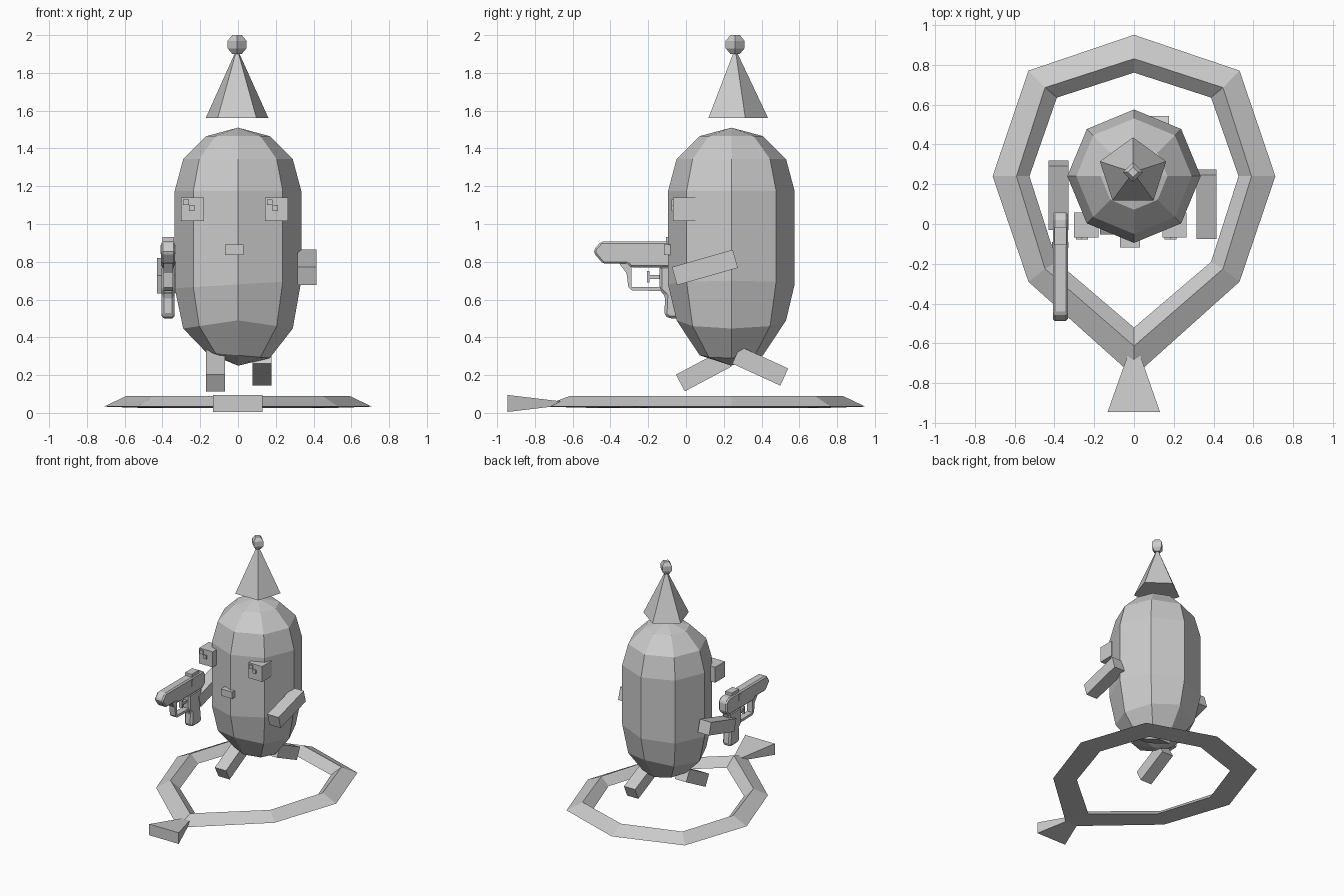
import bpy, bmesh, math
from mathutils import Matrix

if "Cube" in bpy.data.objects:
    bpy.data.objects.remove(bpy.data.objects["Cube"])


def finish(name, bm):
    bmesh.ops.recalc_face_normals(bm, faces=bm.faces[:])
    me = bpy.data.meshes.new(name)
    bm.to_mesh(me)
    bm.free()
    ob = bpy.data.objects.new(name, me)
    bpy.context.collection.objects.link(ob)
    return ob


def box(name, loc, size, tilt=0):
    bm = bmesh.new()
    m = (Matrix.Translation(loc) @ Matrix.Rotation(math.radians(tilt), 4, 'X')
         @ Matrix.Diagonal((*size, 1)))
    bmesh.ops.create_cube(bm, size=1, matrix=m)
    return finish(name, bm)


def lathe(name, profile, n, center, start=90):
    """Stack of n-sided rings from (radius, z) pairs, closed at both ends."""
    bm = bmesh.new()
    rings = []
    for r, z in profile:
        if r == 0:
            rings.append([bm.verts.new((center[0], center[1], z))] * n)
            continue
        ang = [math.radians(start) + 2 * math.pi * i / n for i in range(n)]
        rings.append([bm.verts.new((center[0] + r * math.cos(a),
                                    center[1] + r * math.sin(a), z)) for a in ang])
    for a, b in zip(rings, rings[1:]):
        for i in range(n):
            j = (i + 1) % n
            bm.faces.new(list(dict.fromkeys((a[i], a[j], b[j], b[i]))))
    for ring in (rings[0], rings[-1]):
        if len(set(ring)) > 2:
            bm.faces.new(ring)
    return finish(name, bm)


def prism(name, pts, x, width, bevel=0):
    """Side profile of (y, z) points extruded across x."""
    bm = bmesh.new()
    f = bm.faces.new([bm.verts.new((x - width / 2, y, z)) for y, z in pts])
    ext = bmesh.ops.extrude_face_region(bm, geom=[f])
    verts = [v for v in ext['geom'] if isinstance(v, bmesh.types.BMVert)]
    bmesh.ops.translate(bm, verts=verts, vec=(width, 0, 0))
    ob = finish(name, bm)
    if bevel:
        mod = ob.modifiers.new("bevel", 'BEVEL')
        mod.width = bevel
        mod.segments = 1
    return ob


# Body: eight-sided capsule, with a slightly uneven underside
body = lathe("body", [(0, .25), (.168, .305), (.29, .465), (.335, .68), (.335, 1.175),
                      (.29, 1.343), (.168, 1.465), (0, 1.51)], 8, (0, .24))
for v in body.data.vertices:
    if v.co.z < .8:
        side = v.co.x / .335
        if v.co.z > .6:
            v.co.z += .02 * side
        elif v.co.z > .4:
            v.co.z += .025 - .05 * abs(side)
        elif v.co.z > .28:
            v.co.z -= .03 * side

# Party hat and bobble
lathe("hat", [(.175, 1.56), (0, 1.93)], 5, (-.005, .26))
lathe("hat_bobble", [(.025, 1.90), (.05, 1.93), (.05, 1.97), (.025, 2.0)], 4, (-.005, .26))

# Eyes with two pixel pupils each
for side, x in (("left", -.24), ("right", .203)):
    box(side + "_eye", (x, -.005, 1.078), (.122, .125, .125))
    box(side + "_pupil_outer", (x - .035, -.065, 1.115), (.03, .025, .03))
    box(side + "_pupil_inner", (x - .005, -.065, 1.085), (.03, .025, .03))

# Mouth
box("mouth", (-.02, -.08, .863), (.1, .075, .055))

# Arms and legs
box("left_arm", (-.38, .145, .725), (.1, .335, .1), 16)
box("right_arm", (.365, .1, .77), (.1, .335, .1), 16)
box("left_leg", (-.12, .094, .224), (.1, .28, .1), 28)
box("right_leg", (.127, .393, .248), (.1, .28, .1), -24.6)

# Floor ring: triangular section swept round eight corners, pointed at the front
half = [[(0, .95), (0, .83), (0, .76)],
        [(.53, .77), (.447, .685), (.387, .635)],
        [(.71, .24), (.59, .24), (.525, .24)],
        [(.53, -.29), (.447, -.225), (.387, -.19)],
        [(0, -.765), (0, -.613), (0, -.52)]]
loop = half + [[(-x, y) for x, y in s] for s in half[3:0:-1]]
bm = bmesh.new()
rings = [[bm.verts.new((x, y, z)) for (x, y), z in zip(s, (.033, .09, .027))] for s in loop]
for i, a in enumerate(rings):
    b = rings[(i + 1) % len(rings)]
    for k in range(3):
        m = (k + 1) % 3
        bm.faces.new((a[k], a[m], b[m], b[k]))
finish("floor_ring", bm)

# Flared nozzle at the point of the ring
bm = bmesh.new()
base = [bm.verts.new((x, -.945, z)) for x, z in
        ((-.133, .005), (.131, .005), (.131, .095), (-.133, .095))]
tip = bm.verts.new((0, -.57, .05))
bm.faces.new(base)
for i in range(4):
    bm.faces.new((base[i], base[(i + 1) % 4], tip))
finish("ring_nozzle", bm)

# Toy pistol held at the left arm
GX = -.37
prism("pistol_slide", [(-.487, .865), (-.45, .907), (.03, .907), (.06, .88), (.06, .8),
                       (.03, .77), (-.29, .77), (-.31, .79), (-.44, .79), (-.487, .845)],
      GX, .075, .018)
prism("pistol_grip", [(-.14, .78), (.03, .78), (.0, .68), (.02, .52), (.0, .5),
                      (-.09, .5), (-.115, .515), (-.11, .62), (-.14, .65)], GX, .07, .014)
prism("pistol_trigger_guard", [(-.36, .8), (-.315, .74), (-.305, .665), (-.285, .648),
                               (-.1, .645), (-.1, .665), (-.288, .667), (-.288, .8)],
      GX, .05)
box("pistol_trigger", (GX, -.2, .72), (.03, .012, .06))
box("pistol_trigger_rod", (GX, -.165, .72), (.02, .07, .02))
box("pistol_rear_sight", (GX, -.06, .915), (.06, .09, .03))
box("pistol_catch", (GX, -.105, .865), (.082, .03, .05))
